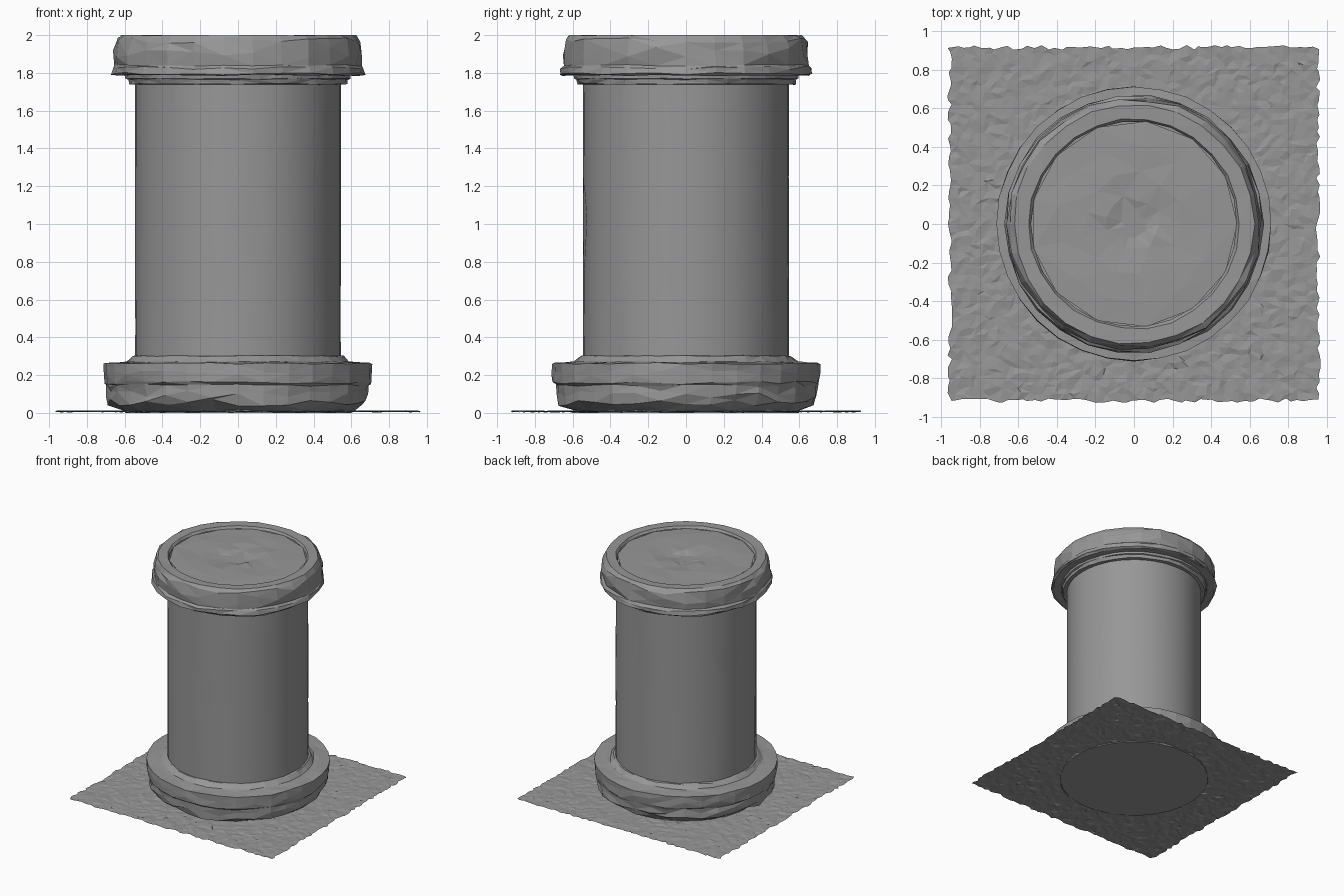
import bpy, bmesh, math, random
from mathutils import noise, Vector

if "Cube" in bpy.data.objects:
    bpy.data.objects.remove(bpy.data.objects["Cube"])

random.seed(4)

# Dark grey stone
stone = bpy.data.materials.new("dark_stone")
stone.diffuse_color = (0.31, 0.31, 0.31, 1)
stone.use_nodes = True
stone.node_tree.nodes["Principled BSDF"].inputs["Base Color"].default_value = stone.diffuse_color


def to_object(name, bm):
    bmesh.ops.recalc_face_normals(bm, faces=bm.faces[:])
    mesh = bpy.data.meshes.new(name)
    bm.to_mesh(mesh)
    bm.free()
    mesh.materials.append(stone)
    obj = bpy.data.objects.new(name, mesh)
    bpy.context.collection.objects.link(obj)
    return obj


def lathe(name, profile, sides, close_first=False, close_last=False):
    """Spin (radius, height, radius wear, height wear) rows into worn stone rings."""
    bm = bmesh.new()
    rings = []
    for r, z, wear_r, wear_z in profile:
        ring = []
        for i in range(sides):
            a = math.tau * i / sides
            rr = r + random.uniform(-wear_r, wear_r)
            zz = min(2.0, max(0.0, z + random.uniform(-wear_z, wear_z)))
            ring.append(bm.verts.new((rr * math.cos(a), rr * math.sin(a), zz)))
        rings.append(ring)
    for low, high in zip(rings, rings[1:]):
        for i in range(sides):
            j = (i + 1) % sides
            bm.faces.new((low[i], low[j], high[j], high[i]))
    if close_first:
        bm.faces.new(rings[0])
    if close_last:
        bm.faces.new(rings[-1])
    bmesh.ops.triangulate(bm, faces=[f for f in bm.faces if len(f.verts) == 4])
    return to_object(name, bm)


# Chipped base ring with a groove at mid height
lathe("base_ring", [
    (0.60, 0.000, 0.0, 0.0), (0.605, 0.012, 0.012, 0.005),
    (0.675, 0.055, 0.016, 0.018), (0.69, 0.10, 0.012, 0.02),
    (0.692, 0.145, 0.010, 0.008), (0.706, 0.16, 0.006, 0.008),
    (0.709, 0.21, 0.004, 0.015), (0.711, 0.262, 0.004, 0.004),
    (0.630, 0.268, 0.006, 0.003), (0.590, 0.272, 0.006, 0.004),
    (0.560, 0.300, 0.005, 0.005), (0.535, 0.305, 0.0, 0.003)],
    32, close_first=True)

# Column shaft, smooth shaded, with a shallow pointed chip on the front
shaft = lathe("shaft", [(0.545, z, 0.0015, 0.0) for z in
                        (0.26, 0.45, 0.75, 1.03, 1.25, 1.5, 1.76)], 48)
for v in shaft.data.vertices:
    if v.co.y < 0 and 0.06 < v.co.x < 0.08 and 1.0 < v.co.z < 1.1:
        v.co.y += 0.012
shaft.data.shade_smooth()

# Neck moulding under the capital
lathe("neck_moulding", [
    (0.535, 1.738, 0.0, 0.0), (0.575, 1.740, 0.006, 0.004),
    (0.582, 1.765, 0.004, 0.004), (0.592, 1.770, 0.005, 0.003),
    (0.595, 1.80, 0.003, 0.0)], 32)

# Chipped capital with raised rim around a sunken disc
lathe("capital", [
    (0.535, 1.79, 0.0, 0.0), (0.655, 1.787, 0.005, 0.004),
    (0.670, 1.796, 0.006, 0.007), (0.666, 1.826, 0.007, 0.008),
    (0.652, 1.840, 0.009, 0.006), (0.654, 1.91, 0.012, 0.03),
    (0.645, 1.972, 0.012, 0.016), (0.622, 2.0, 0.006, 0.002),
    (0.545, 1.998, 0.004, 0.002), (0.532, 1.978, 0.002, 0.002)], 26)

# Worn top disc with a shallow central chip
lathe("top_disc", [
    (0.536, 1.978, 0.0, 0.001), (0.40, 1.982, 0.02, 0.004),
    (0.26, 1.983, 0.02, 0.004), (0.14, 1.978, 0.02, 0.008),
    (0.07, 1.965, 0.02, 0.006)], 13, close_last=True)

# Thin rough ground sheet, open beneath the base
bm = bmesh.new()
bmesh.ops.create_grid(bm, x_segments=56, y_segments=54, size=1)
step = 0.034
for v in bm.verts:
    x, y = v.co.x * 0.955, v.co.y * 0.915
    n = noise.noise(Vector((x * 14, y * 14, 0)))
    v.co = (x + random.uniform(-0.35, 0.35) * step,
            y + random.uniform(-0.35, 0.35) * step,
            0.008 + 0.004 * n + random.uniform(-0.004, 0.004))
hidden = [f for f in bm.faces if f.calc_center_median().xy.length < 0.56]
bmesh.ops.delete(bm, geom=hidden, context='FACES')
bmesh.ops.triangulate(bm, faces=bm.faces[:])
ground = to_object("ground_sheet", bm)
# Make the open sheet face upwards
if sum(p.normal.z for p in ground.data.polygons) < 0:
    ground.data.flip_normals()
